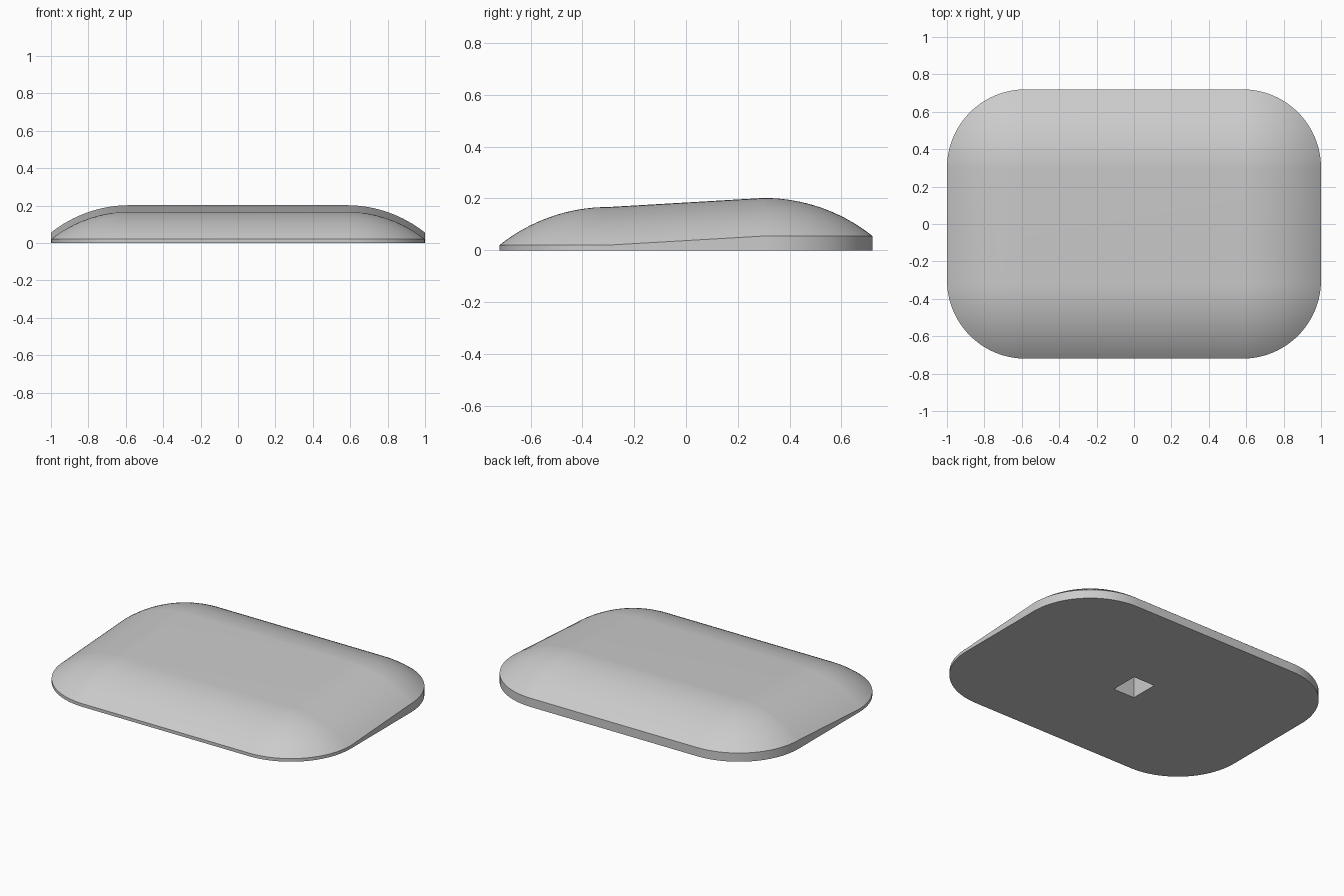
import bpy
import bmesh
from math import pi, sin, cos, asin
from mathutils import Vector

default = bpy.data.objects.get("Cube")
if default:
    bpy.data.objects.remove(default, do_unlink=True)

# Main sizes
HALF_X, HALF_Y, CORNER = 1.0, 0.72, 0.42
RIM_FRONT, RIM_BACK, DROP = 0.02, 0.055, 0.147
CORNER_STEPS, DOME_STEPS = 24, 16
INNER_X, INNER_Y = HALF_X - CORNER, HALF_Y - CORNER
DOME_R = (CORNER ** 2 + DROP ** 2) / (2 * DROP)

# Single grey material
grey = bpy.data.materials.new("light_grey")
grey.use_nodes = True
colour = (0.6, 0.6, 0.6, 1.0)
grey.diffuse_color = colour
grey.node_tree.nodes["Principled BSDF"].inputs["Base Color"].default_value = colour

bm = bmesh.new()


def rim_height(side):
    return RIM_BACK if side > 0 else RIM_FRONT


def ring(radius, height):
    """Rounded rectangle; height(side) gives z for front and back corners."""
    verts = []
    for quarter, (sx, sy) in enumerate([(1, 1), (-1, 1), (-1, -1), (1, -1)]):
        for i in range(CORNER_STEPS + 1):
            a = (quarter + i / CORNER_STEPS) * pi / 2
            verts.append(bm.verts.new((sx * INNER_X + radius * cos(a),
                                       sy * INNER_Y + radius * sin(a), height(sy))))
    return verts


def bridge(lower, upper):
    n = len(lower)
    for i in range(n):
        j = (i + 1) % n
        bm.faces.new((lower[i], lower[j], upper[j], upper[i]))


def loop_edges(verts):
    pairs = zip(verts, verts[1:] + verts[:1])
    return [bm.edges.get(p) or bm.edges.new(p) for p in pairs]


# Side wall, then the dome lofted up to the tilted flat top
base = ring(CORNER, lambda s: 0.0)
previous = base
phi_max = asin(CORNER / DOME_R)
for k in range(DOME_STEPS, 0, -1):
    phi = phi_max * k / DOME_STEPS
    rise = DROP - DOME_R * (1 - cos(phi))
    current = ring(DOME_R * sin(phi), lambda s: rim_height(s) + rise)
    bridge(previous, current)
    previous = current

# Flat top panel, joined to the last ring by corner fans and side strips
top = [bm.verts.new((sx * INNER_X, sy * INNER_Y, rim_height(sy) + DROP))
       for sx, sy in [(1, 1), (-1, 1), (-1, -1), (1, -1)]]
bm.faces.new(top)
span = CORNER_STEPS + 1
for q in range(4):
    arc = previous[q * span:(q + 1) * span]
    for a, b in zip(arc, arc[1:]):
        bm.faces.new((a, b, top[q]))
    bm.faces.new((arc[-1], previous[(q + 1) * span % len(previous)],
                  top[(q + 1) % 4], top[q]))

# Rectangular socket sunk into the underside
socket = [[bm.verts.new((sx * 0.075, sy * 0.09, z))
           for sx, sy in [(1, 1), (-1, 1), (-1, -1), (1, -1)]] for z in (0.0, 0.15)]
bridge(socket[0], socket[1])
bm.faces.new(socket[1])

# Underside filled around the socket opening
bmesh.ops.triangle_fill(bm, use_beauty=True, normal=Vector((0, 0, -1)),
                        edges=loop_edges(base) + loop_edges(socket[0]))
bmesh.ops.recalc_face_normals(bm, faces=bm.faces[:])

mesh = bpy.data.meshes.new("domed_cap")
bm.to_mesh(mesh)
bm.free()
mesh.materials.append(grey)
cap = bpy.data.objects.new("domed_cap", mesh)
bpy.context.collection.objects.link(cap)

bpy.ops.object.select_all(action='DESELECT')
cap.select_set(True)
bpy.context.view_layer.objects.active = cap
bpy.ops.object.shade_smooth_by_angle(angle=pi / 6)
